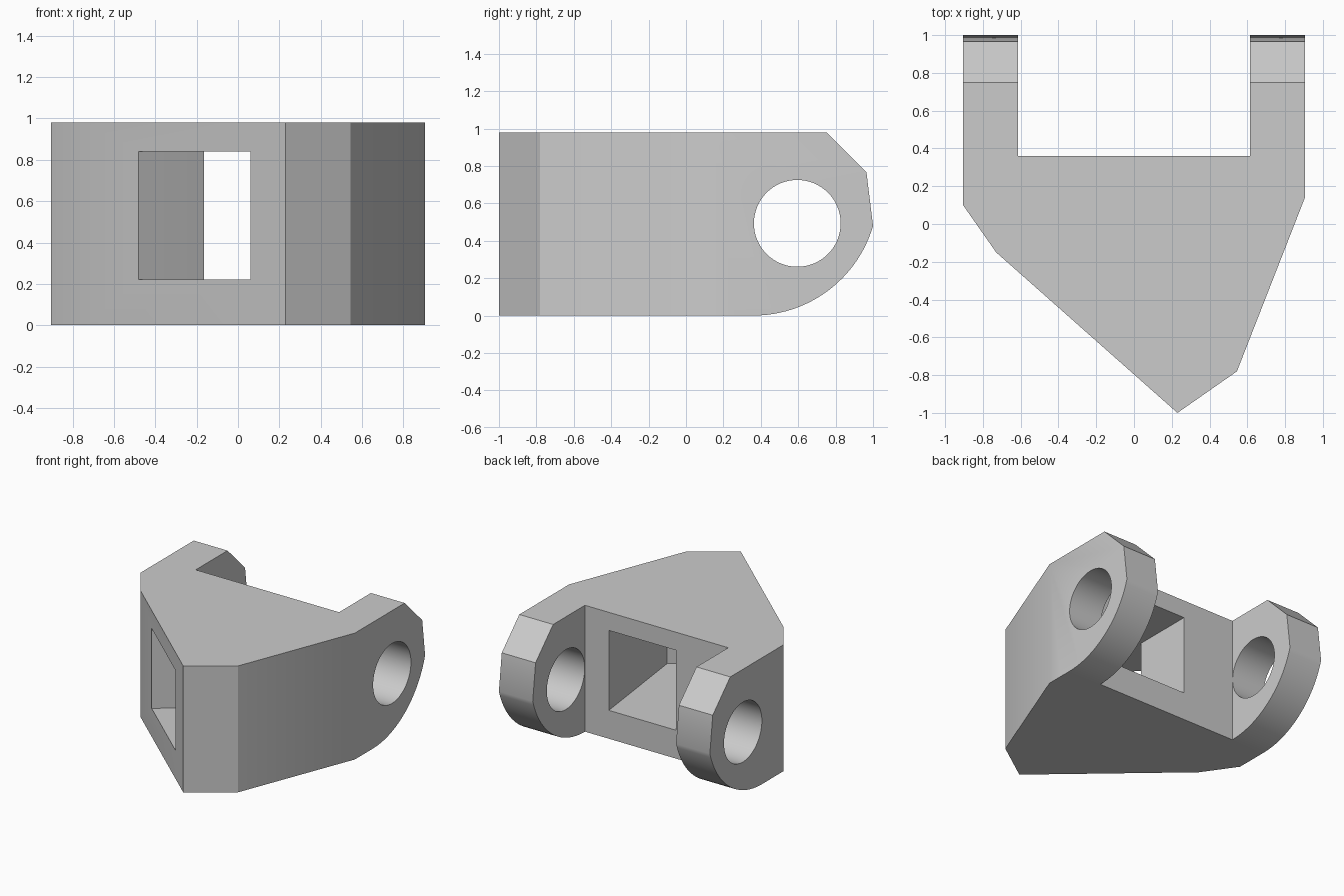
import bpy, bmesh, math
from mathutils import Vector

if "Cube" in bpy.data.objects:
    bpy.data.objects.remove(bpy.data.objects["Cube"])

grey = bpy.data.materials.new("plain grey")
grey.diffuse_color = (0.6, 0.6, 0.6, 1)
grey.use_nodes = True
grey.node_tree.nodes["Principled BSDF"].inputs["Base Color"].default_value = grey.diffuse_color


def prism(name, points, place, direction):
    """Extrude a closed outline, placed in space by a function, along a vector."""
    bm = bmesh.new()
    face = bm.faces.new([bm.verts.new(place(*p)) for p in points])
    ext = bmesh.ops.extrude_face_region(bm, geom=[face])
    verts = [v for v in ext["geom"] if isinstance(v, bmesh.types.BMVert)]
    bmesh.ops.translate(bm, verts=verts, vec=Vector(direction))
    bmesh.ops.recalc_face_normals(bm, faces=bm.faces)
    mesh = bpy.data.meshes.new(name)
    bm.to_mesh(mesh)
    bm.free()
    mesh.materials.append(grey)
    obj = bpy.data.objects.new(name, mesh)
    bpy.context.collection.objects.link(obj)
    return obj


def cut(body, tool, operation):
    mod = body.modifiers.new(tool.name, 'BOOLEAN')
    mod.object = tool
    mod.operation = operation
    mod.solver = 'EXACT'
    bpy.context.view_layer.objects.active = body
    bpy.ops.object.modifier_apply(modifier=mod.name)
    bpy.data.objects.remove(tool)


# Bracket body: wedge nose with two rear arms
plan = [(-.905, 1.1), (-.905, .10), (-.73, -.15), (.23, -1), (.545, -.78),
        (.905, .14), (.905, 1.1), (.615, 1.1), (.615, .36), (-.615, .36), (-.615, 1.1)]
bracket = prism("bracket", plan, lambda x, y: (x, y, 0), (0, 0, .98))

# Side outline: rounded underside and chamfered top of the arms
R, start = .667, .36
sweep = math.asin((1 - start) / R)
side = [(-1.2, -.1), (start - .1, -.1), (start - .1, 0)]
side += [(start + R * math.sin(sweep * i / 24), R - R * math.cos(sweep * i / 24))
         for i in range(25)]
side += [(.965, .765), (.75, .98), (.75, 1.1), (-1.2, 1.1)]
cut(bracket, prism("arm_outline", side, lambda y, z: (-1.2, y, z), (2.4, 0, 0)), 'INTERSECT')

# Pin holes through both arms
hole = [(.595 + .232 * math.cos(a), .493 + .232 * math.sin(a))
        for a in (math.tau * i / 64 for i in range(64))]
cut(bracket, prism("pin_hole", hole, lambda y, z: (-1.2, y, z), (2.4, 0, 0)), 'DIFFERENCE')

# Bent rectangular channel from the sloping front to the recess between the arms
channel = [(-.165, .45), (.41, .45), (.41, .36), (.52, -.51), (.06, -.849),
           (-.04, -.923), (-.60, -.455), (-.48, -.371), (-.165, -.12)]
cut(bracket, prism("channel", channel, lambda x, y: (x, y, .22), (0, 0, .62)), 'DIFFERENCE')

bracket.select_set(True)
bpy.context.view_layer.objects.active = bracket
bpy.ops.object.shade_smooth_by_angle(angle=math.radians(30))
